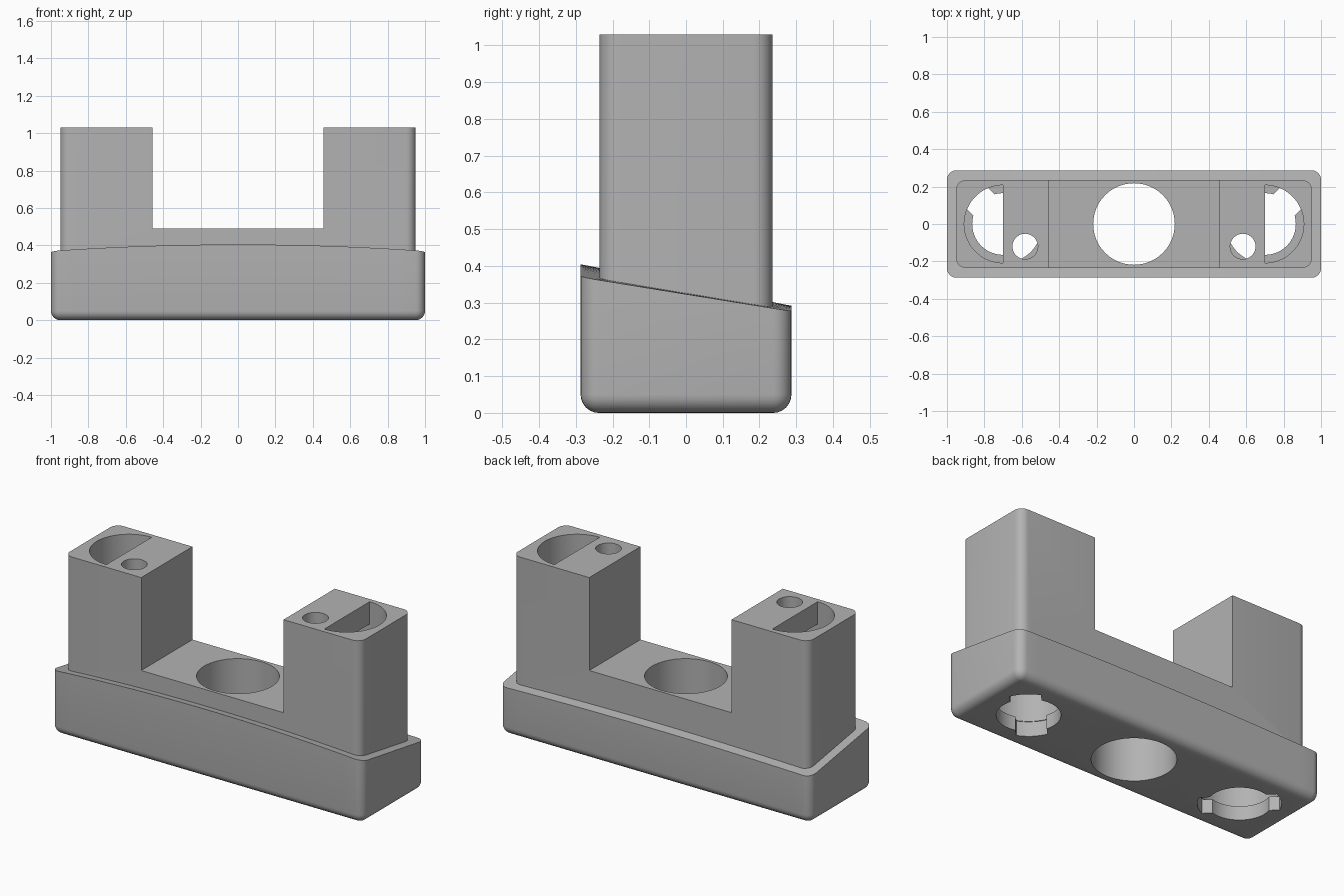
import bpy, bmesh, math

if "Cube" in bpy.data.objects:
    bpy.data.objects.remove(bpy.data.objects["Cube"])

grey = bpy.data.materials.new("plain_grey")
grey.diffuse_color = (0.45, 0.45, 0.45, 1)
grey.use_nodes = True
grey.node_tree.nodes["Principled BSDF"].inputs["Base Color"].default_value = grey.diffuse_color


def finish(name, bm):
    bmesh.ops.recalc_face_normals(bm, faces=bm.faces)
    me = bpy.data.meshes.new(name)
    bm.to_mesh(me)
    bm.free()
    me.materials.append(grey)
    ob = bpy.data.objects.new(name, me)
    bpy.context.collection.objects.link(ob)
    return ob


def prism(name, pts, z0, z1):
    bm = bmesh.new()
    f = bm.faces.new([bm.verts.new((x, y, z0)) for x, y in pts])
    new = bmesh.ops.extrude_face_region(bm, geom=[f])["geom"]
    for v in new:
        if isinstance(v, bmesh.types.BMVert):
            v.co.z = z1
    return finish(name, bm)


def arc(cx, r, a0, a1, n):
    return [(cx + r * math.cos(math.radians(a0 + (a1 - a0) * i / n)),
             r * math.sin(math.radians(a0 + (a1 - a0) * i / n))) for i in range(n + 1)]


def boolean(target, tool, op):
    m = target.modifiers.new(op, 'BOOLEAN')
    m.operation, m.object, m.solver = op, tool, 'EXACT'
    bpy.context.view_layer.objects.active = target
    bpy.ops.object.modifier_apply(modifier=m.name)
    bpy.data.objects.remove(tool)


# Base: rounded footprint, rounded bottom edge, sloping crowned top
HX, HY, R, N = 1.0, 0.287, 0.05, 6


def crown(x, y):
    return 0.348 - 0.197 * y - (0.025 - 0.035 * y) * x * x


def outline(inset):
    r = max(R - inset, 0.001)
    half = [(HX - R + r * math.sin(t), HY - R + r * math.cos(t))
            for t in [math.pi / 2 * i / N for i in range(N + 1)]]
    xs = [-0.95 + 1.9 * i / 24 for i in range(1, 24)]
    back = [(-x, y) for x, y in reversed(half)] + [(x, HY - inset) for x in xs] + half
    return back + [(x, -y) for x, y in reversed(back)]


bm = bmesh.new()
rings = []
for i in range(N + 1):
    a = math.pi / 2 * i / N
    z = R * (1 - math.sin(a))
    ins = R * (1 - math.cos(a))
    rings.insert(0, [bm.verts.new((x, y, z)) for x, y in outline(ins)])
rings.append([bm.verts.new((x, y, crown(x, y))) for x, y in outline(0)])
count = len(rings[0])
for lo, hi in zip(rings, rings[1:]):
    for i in range(count):
        j = (i + 1) % count
        bm.faces.new((lo[i], lo[j], hi[j], hi[i]))
bm.faces.new(rings[0])
top = rings[-1]
for i in range(count // 2 - 1):
    bm.faces.new((top[i], top[i + 1], top[count - 2 - i], top[count - 1 - i]))
housing = finish("housing", bm)

# U-shaped upper body with rounded outer corners
profile = [(-0.95, 0.15), (0.95, 0.15), (0.95, 1.03), (0.457, 1.03),
           (0.457, 0.49), (-0.457, 0.49), (-0.457, 1.03), (-0.95, 1.03)]
bm = bmesh.new()
face = bm.faces.new([bm.verts.new((x, -0.235, z)) for x, z in profile])
for v in bmesh.ops.extrude_face_region(bm, geom=[face])["geom"]:
    if isinstance(v, bmesh.types.BMVert):
        v.co.y = 0.235
corners = [e for e in bm.edges if all(abs(v.co.x) > 0.9 for v in e.verts)
           and abs(e.verts[0].co.z - e.verts[1].co.z) > 0.5]
bmesh.ops.bevel(bm, geom=corners, offset=0.05, segments=6, profile=0.5, affect='EDGES')
boolean(housing, finish("upper_body", bm), 'UNION')

# Central through hole
boolean(housing, prism("centre_hole", arc(0, 0.218, 0, 354, 59), -0.1, 1.2), 'DIFFERENCE')

# Keyed sockets: lower lip with two notches, round chamber, half-round slot, small hole
for s in (-1, 1):
    cx = 0.70 * s
    d = 45 * s
    small = [(x, y - 0.12) for x, y in arc(0.582 * s, 0.068, 0, 350, 35)]
    keys = arc(cx, 0.214, d - 22, d + 22, 8) + arc(cx, 0.214, d + 158, d + 202, 8)
    side = 0 if s > 0 else 180
    for tool in (prism("chamber", arc(cx, 0.21, 0, 354, 59), 0.08, 0.90),
                 prism("lip_hole", arc(cx, 0.165, 0, 354, 59), -0.1, 0.2),
                 prism("key_notches", keys, -0.1, 0.085),
                 prism("half_slot", arc(cx, 0.208, side - 90, side + 90, 30), 0.8, 1.2),
                 prism("small_hole", small, 0.85, 1.2)):
        boolean(housing, tool, 'DIFFERENCE')

bpy.ops.object.select_all(action='DESELECT')
housing.select_set(True)
bpy.context.view_layer.objects.active = housing
bpy.ops.object.shade_smooth_by_angle(angle=math.radians(30))
